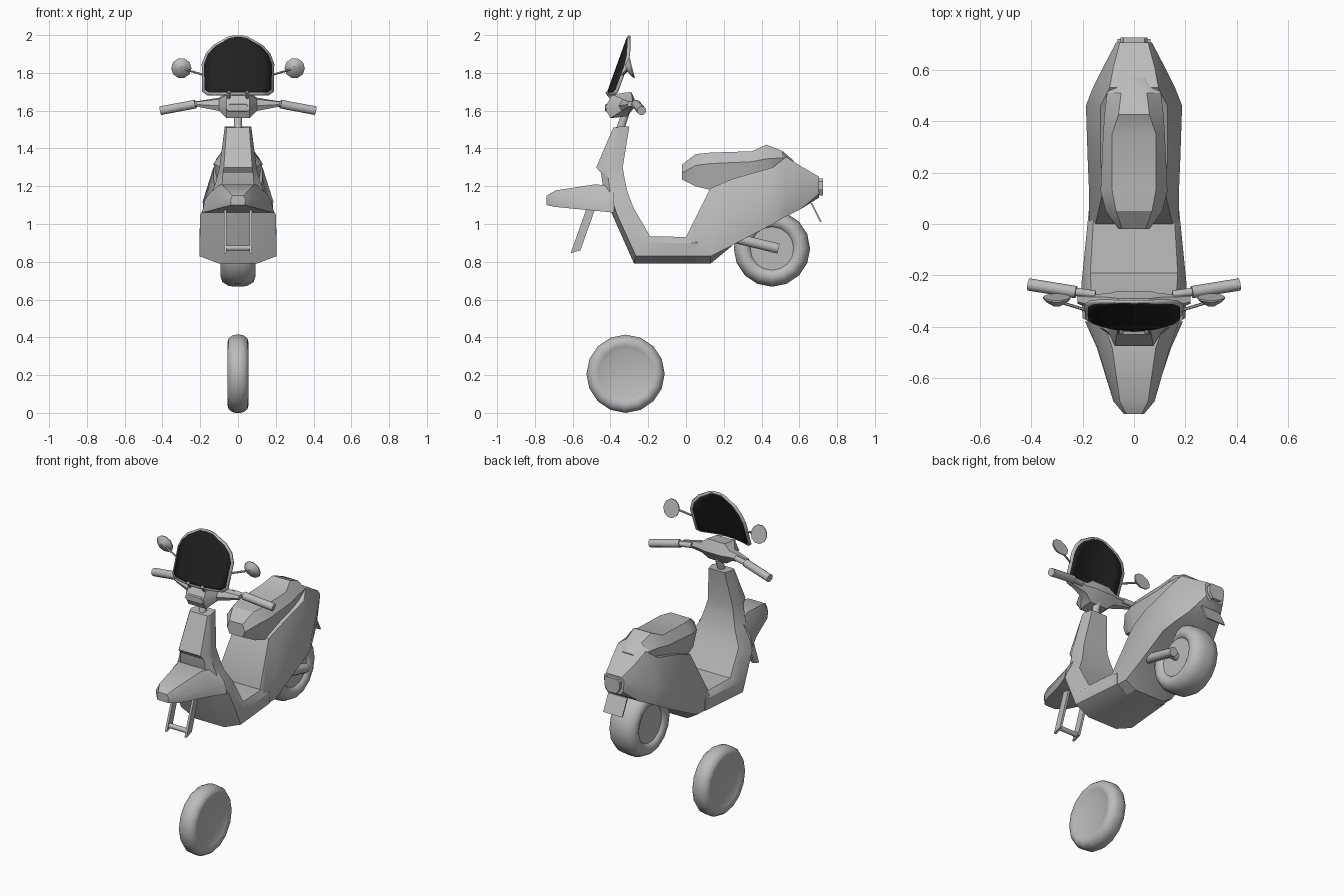
import bpy, bmesh, math
from mathutils import Vector

cube = bpy.data.objects.get("Cube")
if cube:
    bpy.data.objects.remove(cube, do_unlink=True)


def make_material(name, value):
    mat = bpy.data.materials.new(name)
    mat.use_nodes = True
    color = (value, value, value, 1)
    mat.diffuse_color = color
    mat.node_tree.nodes["Principled BSDF"].inputs["Base Color"].default_value = color
    return mat


grey = make_material("plain grey", 0.5)
dark = make_material("dark glass", 0.015)


def finish(name, bm, material=grey, angle=30):
    bmesh.ops.recalc_face_normals(bm, faces=bm.faces)
    mesh = bpy.data.meshes.new(name)
    bm.to_mesh(mesh)
    bm.free()
    obj = bpy.data.objects.new(name, mesh)
    bpy.context.collection.objects.link(obj)
    mesh.materials.append(material)
    bpy.ops.object.select_all(action="DESELECT")
    obj.select_set(True)
    bpy.context.view_layer.objects.active = obj
    bpy.ops.object.shade_smooth_by_angle(angle=math.radians(angle))
    return obj


def loft(name, rings, angle=30):
    """Skin a row of equal-length rings and cap both ends."""
    bm = bmesh.new()
    rows = [[bm.verts.new(p) for p in ring] for ring in rings]
    count = len(rows[0])
    for a, b in zip(rows, rows[1:]):
        for i in range(count):
            j = (i + 1) % count
            bm.faces.new((a[i], a[j], b[j], b[i]))
    bm.faces.new(rows[0])
    bm.faces.new(rows[-1])
    return finish(name, bm, grey, angle)


def mirrored_ring(half):
    return half + [(-x, y, z) for x, y, z in reversed(half)]


def hull(name, stations):
    """Loft along y; each station is y followed by (half width, height) pairs."""
    rings = []
    for y, *pairs in stations:
        rings.append(mirrored_ring([(w, y, z) for w, z in pairs]))
    return loft(name, rings)


def rod(name, start, end, radius, sides=10):
    start, end = Vector(start), Vector(end)
    turn = (end - start).to_track_quat("Z", "Y")
    circle = [turn @ Vector((radius * math.cos(t), radius * math.sin(t), 0))
              for t in (math.tau * i / sides for i in range(sides))]
    return loft(name, [[p + c for c in circle] for p in (start, end)], 40)


def wheel(name, y, z, profile, sides=16):
    half = list(profile)
    full = [(-x, r) for x, r in half] + [(x, r) for x, r in reversed(half)]
    rings = []
    for x, r in full:
        rings.append([(x, y + r * math.cos(math.tau * i / sides),
                       z + r * math.sin(math.tau * i / sides)) for i in range(sides)])
    return loft(name, rings, 45)


# Wheels: hub face, sidewall, shoulder, tread
wheel("front_wheel", -.32, .207,
      [(.044, .13), (.05, .145), (.056, .165), (.05, .187), (.03, .203), (.012, .207)])
wheel("rear_wheel", .455, .87,
      [(.07, .115), (.083, .125), (.092, .15), (.082, .178), (.05, .197), (.02, .202)])
rod("swing_arm", (.12, .24, .93), (.12, .49, .87), .028)
rod("rear_axle", (0, .455, .87), (.135, .455, .87), .022)

# Leg shield and floor: three half widths, then front, flank, edge and inner (y, z)
shell = [
    (.06, .07, .055, (-.385, 1.51), (-.37, 1.51), (-.355, 1.515), (-.3, 1.515)),
    (.075, .1, .085, (-.475, 1.3), (-.42, 1.29), (-.405, 1.29), (-.335, 1.3)),
    (.08, .115, .1, (-.45, 1.27), (-.41, 1.23), (-.4, 1.23), (-.325, 1.24)),
    (.085, .14, .12, (-.44, 1.2), (-.4, 1.16), (-.38, 1.16), (-.31, 1.17)),
    (.06, .2, .165, (-.395, 1.06), (-.365, 1.05), (-.35, 1.05), (-.28, 1.09)),
    (.1, .205, .17, (-.275, .79), (-.265, .83), (-.24, .9), (-.19, .935)),
    (.1, .175, .155, (.06, .79), (.06, .83), (.06, .9), (.06, .93)),
]
loft("leg_shield_and_floor", [
    mirrored_ring([(w, *p) for w, p in zip((front, outer, outer, inner), points)])
    for front, outer, inner, *points in shell])

# Rear bodywork
hull("rear_body", [
    (0, (.1, .79), (.17, .83), (.175, .9), (.15, .93)),
    (.13, (.1, .79), (.168, .83), (.175, .99), (.12, 1.19)),
    (.25, (.08, .89), (.168, .89), (.18, 1.03), (.13, 1.24)),
    (.46, (.08, 1), (.172, 1), (.187, 1.12), (.13, 1.3)),
    (.53, (.07, 1.04), (.145, 1.04), (.16, 1.16), (.095, 1.355)),
    (.61, (.06, 1.08), (.11, 1.08), (.12, 1.2), (.08, 1.305)),
    (.705, (.045, 1.14), (.062, 1.16), (.07, 1.23), (.055, 1.25)),
])
hull("tail_lamp", [(y, (.03, 1.15), (.052, 1.185), (.052, 1.225), (.04, 1.24))
                   for y in (.7, .725)])
loft("number_plate", [[(-.065, y, z), (.065, y, z), (.065, y + .009, z), (-.065, y + .009, z)]
                      for y, z in ((.66, 1.11), (.71, 1.01))])

# Saddle
hull("seat", [
    (-.02, (.045, 1.235), (.06, 1.27), (.045, 1.315)),
    (.05, (.085, 1.2), (.11, 1.31), (.07, 1.37)),
    (.13, (.1, 1.18), (.13, 1.32), (.085, 1.378)),
    (.35, (.1, 1.23), (.12, 1.33), (.085, 1.385)),
    (.425, (.1, 1.28), (.115, 1.345), (.06, 1.42)),
    (.51, (.08, 1.3), (.105, 1.35), (.05, 1.387)),
    (.57, (.05, 1.31), (.055, 1.32), (.035, 1.335)),
])

# Front mudguard and fork
hull("front_fender", [
    (-.738, (.035, 1.1), (.04, 1.13), (.03, 1.15)),
    (-.69, (.075, 1.09), (.08, 1.13), (.055, 1.178)),
    (-.48, (.145, 1.07), (.14, 1.13), (.085, 1.21)),
    (-.38, (.19, 1.06), (.175, 1.13), (.12, 1.2)),
])
for side, label in ((1, "left"), (-1, "right")):
    loft(label + "_fork_leg", [
        [(side * .06, y - .026, z - .008), (side * .074, y - .026, z - .008),
         (side * .074, y + .026, z + .008), (side * .06, y + .026, z + .008)]
        for y, z in ((-.49, 1.12), (-.585, .853))])
rod("fork_axle", (-.07, -.58, .873), (.07, -.58, .873), .015)

# Steering column and handlebar housing
rod("steering_column", (0, -.355, 1.48), (0, -.31, 1.62), .022)
outline = [(-.43, 1.615), (-.39, 1.685), (-.29, 1.7), (-.26, 1.635), (-.31, 1.57), (-.4, 1.56)]
anchor_y, anchor_z = -.28, 1.637
housing = [(.22, .2), (.1, .5), (.06, 1)]
housing = [(-x, s) for x, s in housing] + [(x, s) for x, s in reversed(housing)]
loft("handlebar_housing", [
    [(x, anchor_y + s * (y - anchor_y), anchor_z + s * (z - anchor_z)) for y, z in outline]
    for x, s in housing])
hull("headlamp", [(-.43, (.05, 1.598), (.065, 1.61), (.045, 1.632)),
                  (-.4, (.05, 1.59), (.065, 1.61), (.045, 1.64))])


# Windscreen: curved sheet, with glass plates just proud of the frame
def screen_y(x, z):
    return -.415 + .36 * (z - 1.68) + 1.2 * x * x


def screen(name, scale, thickness, material):
    profile = [(.165, 1.683), (.188, 1.7), (.19, 1.845), (.17, 1.9),
               (.13, 1.945), (.05, 1.99), (.02, 1.997)]
    middle, columns = 1.84, 8
    bm = bmesh.new()
    rows = []
    for width, z in profile:
        z = middle + scale * (z - middle)
        row = []
        for i in range(columns + 1):
            x = scale * width * (2 * i / columns - 1)
            row.append(bm.verts.new((x, screen_y(x, z), z)))
        rows.append(row)
    for a, b in zip(rows, rows[1:]):
        for i in range(columns):
            bm.faces.new((a[i], a[i + 1], b[i + 1], b[i]))
    obj = finish(name, bm, material)
    solid = obj.modifiers.new("thickness", "SOLIDIFY")
    solid.thickness = thickness
    solid.offset = 0


screen("windscreen_frame", 1, .012, grey)
screen("windscreen_glass", .93, .018, dark)

# Grips, mirrors and screen struts on both sides
for side, label in ((1, "left"), (-1, "right")):
    rod(label + "_grip", (side * .225, -.265, 1.635), (side * .41, -.235, 1.6), .024)
    rod(label + "_bar", (side * .15, -.275, 1.64), (side * .24, -.262, 1.632), .016)
    rod(label + "_screen_strut", (side * .048, -.39, 1.66), (side * .048, -.42, 1.7), .009, 8)
    rod(label + "_mirror_arm", (side * .185, -.335, 1.79), (side * .3, -.3, 1.825), .006, 6)
    rings = []
    for y, r in ((-.318, .015), (-.3, .045), (-.29, .054), (-.284, .054)):
        ring = []
        for i in range(10):
            t = math.tau * i / 10
            lift = r * math.sin(t)
            ring.append((side * .3 + r * math.cos(t), y - .25 * lift, 1.825 + lift))
        rings.append(ring)
    loft(label + "_mirror", rings)
